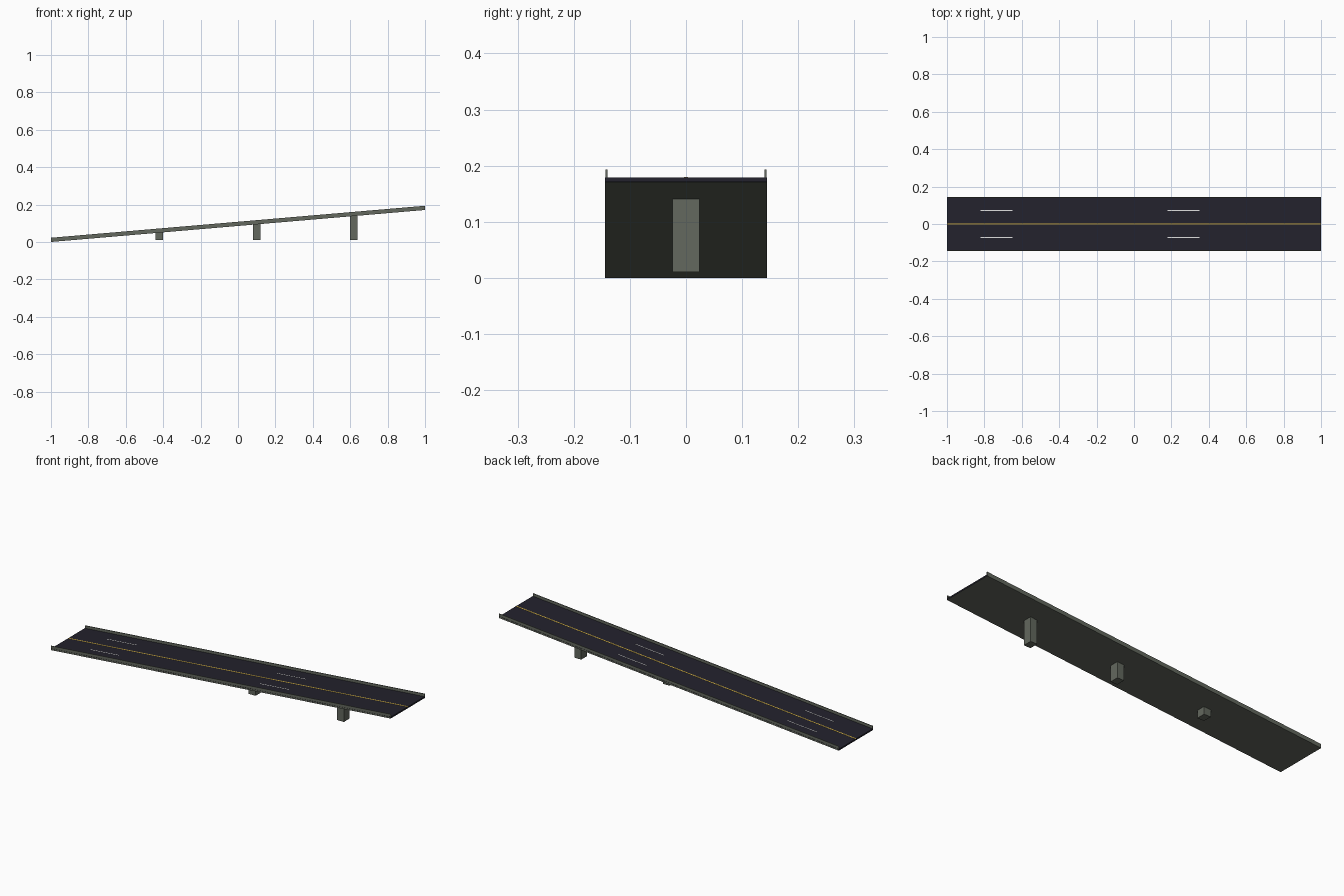
import bpy
import bmesh

cube = bpy.data.objects.get("Cube")
if cube:
    bpy.data.objects.remove(cube, do_unlink=True)


def material(name, rgb):
    m = bpy.data.materials.new(name)
    m.use_nodes = True
    m.diffuse_color = (*rgb, 1)
    m.node_tree.nodes["Principled BSDF"].inputs["Base Color"].default_value = (*rgb, 1)
    return m


CONCRETE = material("grey green concrete", (0.125, 0.138, 0.112))
ASPHALT = material("dark asphalt", (0.017, 0.016, 0.026))
YELLOW = material("yellow paint", (0.62, 0.42, 0.06))
WHITE = material("white paint", (0.75, 0.75, 0.75))

THICK = 0.008


def under(x):
    """Height of the sloping underside of the deck."""
    return 0.0855 + 0.0855 * x


def block(name, x0, x1, y0, y1, low, high, *mats):
    """Box whose bottom and top heights are functions of x."""
    bm = bmesh.new()
    bmesh.ops.create_cube(bm, size=1)
    for v in bm.verts:
        x = x0 if v.co.x < 0 else x1
        y = y0 if v.co.y < 0 else y1
        v.co = (x, y, low(x) if v.co.z < 0 else high(x))
    bm.normal_update()
    mesh = bpy.data.meshes.new(name)
    bm.to_mesh(mesh)
    bm.free()
    for m in mats:
        mesh.materials.append(m)
    ob = bpy.data.objects.new(name, mesh)
    bpy.context.collection.objects.link(ob)
    return ob


def above(offset):
    return lambda x: under(x) + offset


# Sloping deck: asphalt on the road surface and ends, concrete elsewhere
deck = block("road_deck", -1, 1, -0.1445, 0.1445, under, above(THICK), CONCRETE, ASPHALT)
for f in deck.data.polygons:
    if f.normal.z > 0.5 or abs(f.normal.x) > 0.5:
        f.material_index = 1

# Low side barriers
for side, s in (("left", 1), ("right", -1)):
    ys = sorted((s * 0.14, s * 0.1432))
    block(side + "_barrier", -1, 1, *ys, above(THICK), above(0.0225), CONCRETE)

# Painted road markings
paint_low, paint_high = above(THICK), above(THICK + 0.0008)
block("centre_line", -1, 1, -0.0035, 0.0035, paint_low, paint_high, YELLOW)
for x in (-0.735, 0.265):
    for y in (-0.072, 0.072):
        block("lane_dash", x - 0.085, x + 0.085, y - 0.002, y + 0.002,
              paint_low, paint_high, WHITE)

# Support pillars
for x in (-0.42, 0.1, 0.62):
    block("support_pillar", x - 0.02, x + 0.02, -0.024, 0.024,
          lambda _: 0.0105, above(0.001), CONCRETE)
